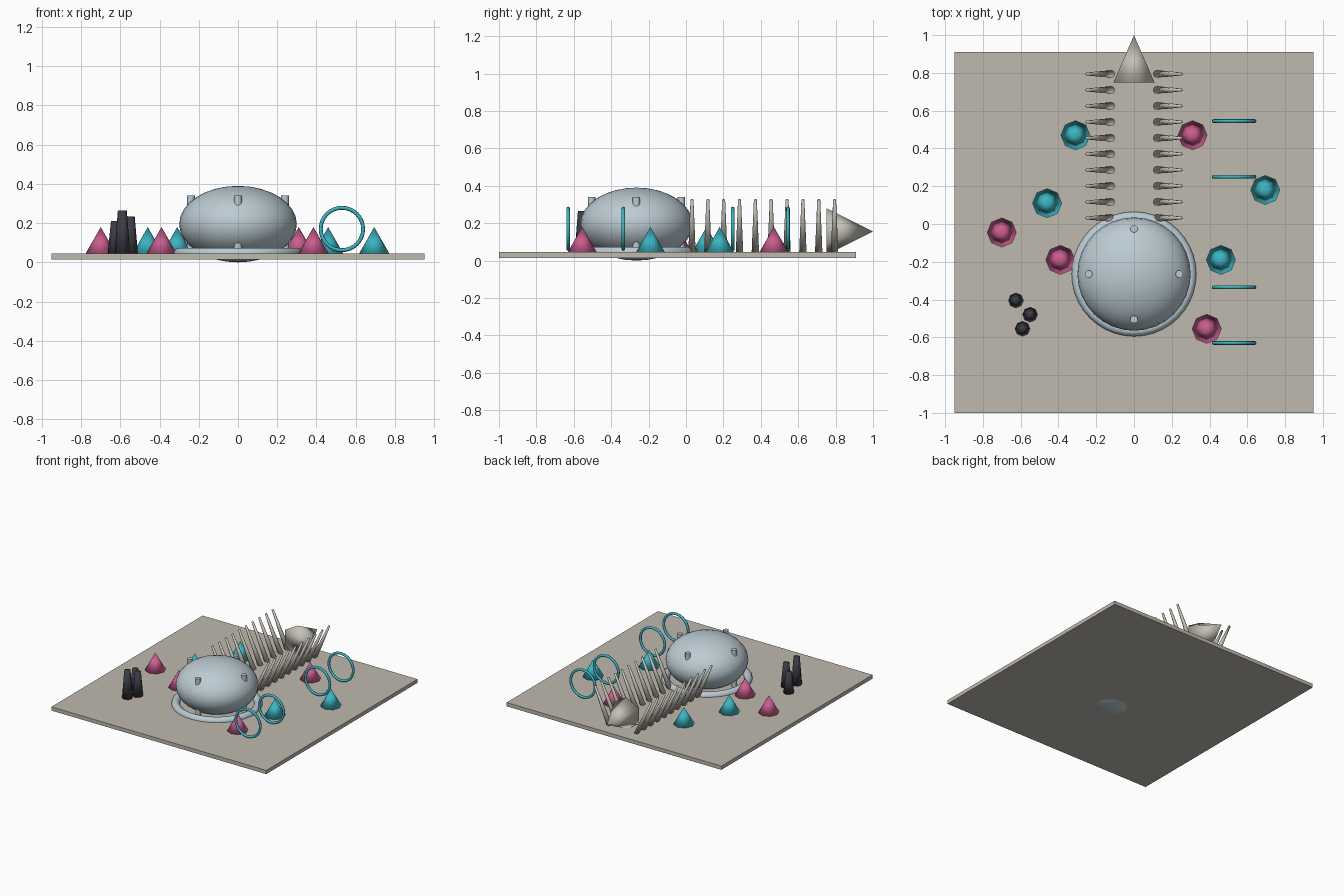
import bpy
from math import pi
from mathutils import Vector

if "Cube" in bpy.data.objects:
    bpy.data.objects.remove(bpy.data.objects["Cube"])


def material(name, rgb):
    m = bpy.data.materials.new(name)
    m.diffuse_color = (*rgb, 1.0)
    m.use_nodes = True
    m.node_tree.nodes["Principled BSDF"].inputs["Base Color"].default_value = m.diffuse_color
    return m


SAND = material("sand", (0.52, 0.49, 0.43))
HULL = material("pale_blue_metal", (0.50, 0.60, 0.65))
BONE = material("bone", (0.55, 0.53, 0.47))
TEAL = material("teal", (0.045, 0.46, 0.54))
PINK = material("pink", (0.60, 0.11, 0.28))
DARK = material("dark_rock", (0.045, 0.045, 0.06))


def finish(name, mat, mode="smooth"):
    ob = bpy.context.object
    ob.name = name
    ob.data.materials.append(mat)
    if mode == "smooth":
        bpy.ops.object.shade_smooth()
    elif mode == "angle":
        bpy.ops.object.shade_smooth_by_angle(angle=0.6)
    return ob


def taper(name, mat, start, end, r1, r2, sides=8, mode="smooth"):
    """Cone or tapered cylinder running from start to end."""
    a, b = Vector(start), Vector(end)
    d = b - a
    bpy.ops.mesh.primitive_cone_add(vertices=sides, radius1=r1, radius2=r2,
                                    depth=d.length, location=(a + b) / 2)
    ob = finish(name, mat, mode)
    if d.x or d.y:
        ob.rotation_euler = Vector((0, 0, 1)).rotation_difference(d).to_euler()
    return ob


# sea floor slab
bpy.ops.mesh.primitive_cube_add(size=1, location=(0, -0.045, 0.03))
bpy.context.object.scale = (1.9, 1.91, 0.03)
finish("sea_floor", SAND, "flat")
FLOOR = 0.045

# flattened dome with a ring around its foot
DY = -0.265
bpy.ops.mesh.primitive_uv_sphere_add(segments=32, ring_count=16, radius=0.3,
                                     location=(0, DY, 0.195))
bpy.context.object.scale = (1, 1, 0.65)
finish("dome", HULL)
bpy.ops.mesh.primitive_torus_add(location=(0, DY, FLOOR), major_radius=0.3,
                                 minor_radius=0.03, major_segments=40,
                                 minor_segments=10)
finish("dome_foot_ring", HULL)

# four posts through the dome
for i, (dx, dy) in enumerate([(0.24, 0), (-0.24, 0), (0, 0.24), (0, -0.24)]):
    taper(f"dome_post_{i}", HULL, (dx, DY + dy, 0.04), (dx, DY + dy, 0.34),
          0.02, 0.02, 12, "angle")

# skeleton: ten pairs of leaning ribs and a pointed skull
for i in range(10):
    y = 0.032 + i * 0.0847
    for side, s in (("left", -1), ("right", 1)):
        taper(f"rib_{side}_{i}", BONE, (s * 0.12, y, 0.04),
              (s * 0.25, y, 0.325), 0.02, 0.008)
bpy.ops.mesh.primitive_cone_add(vertices=6, radius1=0.125, radius2=0,
                                depth=0.25, location=(0, 0.875, 0.155),
                                rotation=(-pi / 2, 0, 0))
finish("skull", BONE)

# coral cones
CORALS = [(TEAL, [(-0.31, 0.47), (-0.46, 0.11), (0.46, -0.19), (0.695, 0.18)]),
          (PINK, [(0.31, 0.47), (-0.70, -0.045), (-0.39, -0.19), (0.385, -0.555)])]
for mat, spots in CORALS:
    for i, (x, y) in enumerate(spots):
        taper(f"{mat.name}_coral_{i}", mat, (x, y, 0.04), (x, y, 0.18), 0.08, 0)

# upright hoops
for i, y in enumerate((0.545, 0.25, -0.335, -0.63)):
    bpy.ops.mesh.primitive_torus_add(location=(0.53, y, 0.17),
                                     rotation=(pi / 2, 0, 0),
                                     major_radius=0.108, minor_radius=0.01,
                                     major_segments=32, minor_segments=8)
    finish(f"hoop_{i}", TEAL)

# dark rock chimneys
for i, (x, y, top) in enumerate([(-0.625, -0.405, 0.21), (-0.55, -0.48, 0.235),
                                 (-0.59, -0.555, 0.265)]):
    taper(f"chimney_{i}", DARK, (x, y, 0.04), (x, y, top), 0.04, 0.023)
